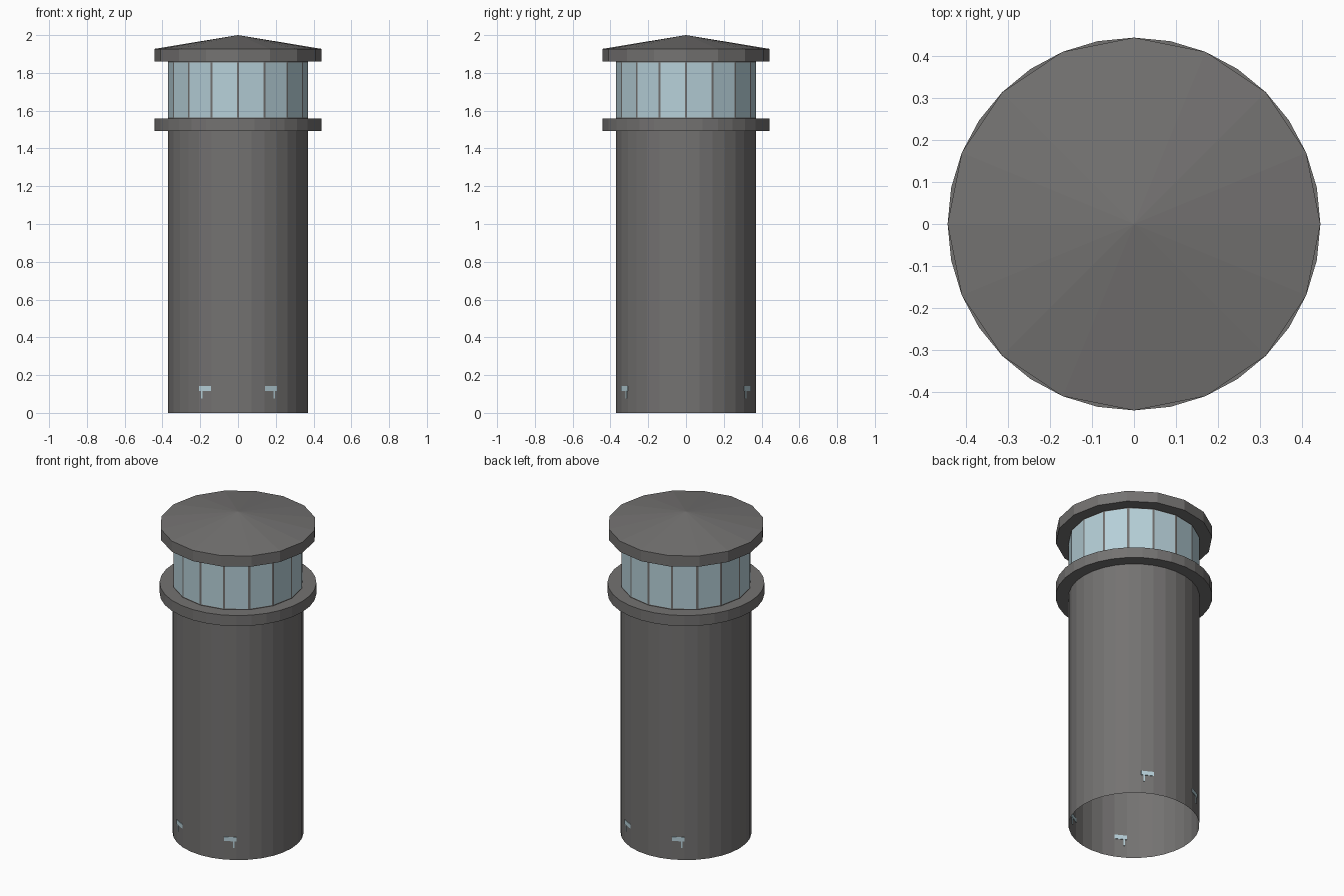
import bpy, bmesh, math
from mathutils import Vector

if "Cube" in bpy.data.objects:
    bpy.data.objects.remove(bpy.data.objects["Cube"])


def material(name, rgb):
    m = bpy.data.materials.new(name)
    m.diffuse_color = (*rgb, 1)
    m.use_nodes = True
    m.node_tree.nodes["Principled BSDF"].inputs["Base Color"].default_value = m.diffuse_color
    return m


GREY = material("warm grey", (0.175, 0.17, 0.167))
GLASS = material("pale blue glass", (0.47, 0.63, 0.69))


def finish(name, bm, *mats):
    me = bpy.data.meshes.new(name)
    bm.to_mesh(me)
    bm.free()
    for m in mats:
        me.materials.append(m)
    ob = bpy.data.objects.new(name, me)
    bpy.context.collection.objects.link(ob)
    return ob


def lathe(name, profile, sides, mat):
    """Flat-faced turned part; radius 0 makes a centre point."""
    bm = bmesh.new()
    rings = []
    for r, z in profile:
        if r == 0:
            rings.append([bm.verts.new((0, 0, z))] * sides)
        else:
            rings.append([bm.verts.new((r * math.cos(math.tau * i / sides),
                                        r * math.sin(math.tau * i / sides), z))
                          for i in range(sides)])
    for a, b in zip(rings, rings[1:]):
        for i in range(sides):
            j = (i + 1) % sides
            corners = list(dict.fromkeys((a[i], a[j], b[j], b[i])))
            bm.faces.new(corners)
    return finish(name, bm, mat)


# Open-bottomed tower wall
lathe("tower_wall", [(0.37, 0), (0.37, 1.495)], 32, GREY)

# Gallery ledge
lathe("gallery_ledge", [(0, 1.492), (0.443, 1.492), (0.443, 1.558), (0, 1.558)], 32, GREY)

# Lantern room: sixteen framed panes
lantern = lathe("lantern_room", [(0.37, 1.557), (0.37, 1.862)], 16, GREY)
lantern.data.materials.append(GLASS)
bm = bmesh.new()
bm.from_mesh(lantern.data)
panes = list(bm.faces)
bmesh.ops.inset_individual(bm, faces=panes, thickness=0.009)
for f in panes:
    f.material_index = 1
bm.to_mesh(lantern.data)
bm.free()

# Shallow conical roof with a straight rim
lathe("roof", [(0, 1.86), (0.443, 1.86), (0.443, 1.927), (0, 2.0)], 16, GREY)


# Small glass fittings showing through the foot of the wall
def fitting(name, sx, sy):
    ang = math.radians(61.875)
    out = Vector((math.cos(ang), math.sin(ang), 0))
    side = Vector((math.sin(ang), -math.cos(ang), 0))
    centre = out * 0.37 * math.cos(math.pi / 32)
    bm = bmesh.new()
    for u0, u1, z0, z1 in ((-0.036, 0.036, 0.117, 0.143), (0.016, 0.024, 0.076, 0.117)):
        box = bmesh.ops.create_cube(bm, size=1)["verts"]
        for v in box:
            p = (centre + out * v.co.x * 0.006
                 + side * ((u0 + u1) / 2 + v.co.y * (u1 - u0)))
            v.co = (p.x * sx, p.y * sy, (z0 + z1) / 2 + v.co.z * (z1 - z0))
    bmesh.ops.recalc_face_normals(bm, faces=bm.faces)
    finish(name, bm, GLASS)


for sx, h in ((1, "right"), (-1, "left")):
    for sy, d in ((1, "back"), (-1, "front")):
        fitting(f"fitting_{d}_{h}", sx, sy)
